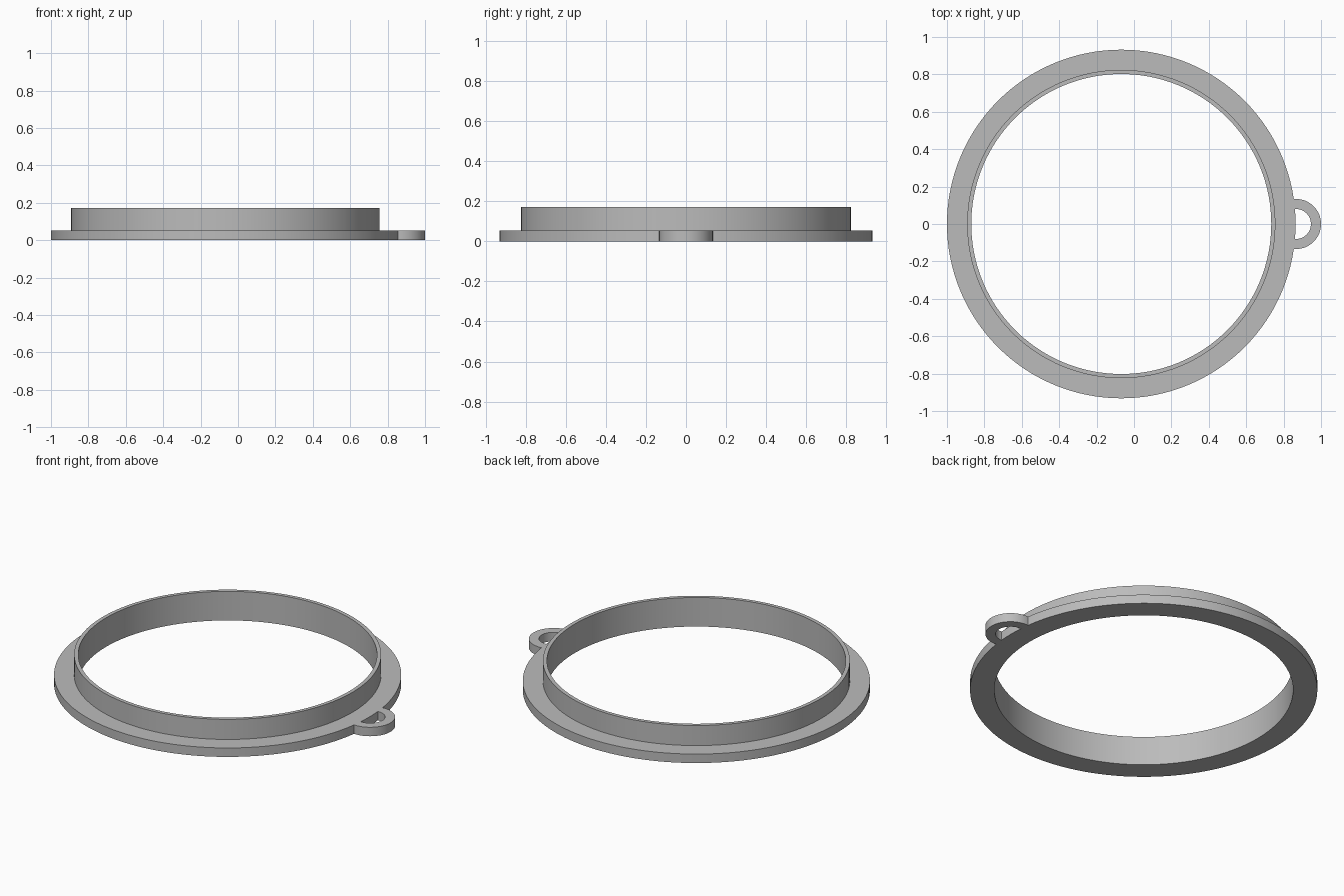
import bpy, bmesh, math

if "Cube" in bpy.data.objects:
    bpy.data.objects.remove(bpy.data.objects["Cube"])

CX = -0.068           # ring centre
FLANGE_R, WALL_R, HOLE_R = 0.932, 0.824, 0.802
FLANGE_H, TOTAL_H = 0.053, 0.172
LOOP_X, LOOP_OUT, LOOP_IN = 0.866, 0.134, 0.08
SEGMENTS = 128

grey = bpy.data.materials.new("grey plastic")
grey.diffuse_color = (0.5, 0.5, 0.5, 1)
grey.use_nodes = True
grey.node_tree.nodes["Principled BSDF"].inputs["Base Color"].default_value = grey.diffuse_color


def finish(name, bm):
    bmesh.ops.recalc_face_normals(bm, faces=bm.faces[:])
    mesh = bpy.data.meshes.new(name)
    bm.to_mesh(mesh)
    bm.free()
    mesh.materials.append(grey)
    obj = bpy.data.objects.new(name, mesh)
    bpy.context.collection.objects.link(obj)
    bpy.ops.object.select_all(action='DESELECT')
    obj.select_set(True)
    bpy.context.view_layer.objects.active = obj
    bpy.ops.object.shade_smooth_by_angle(angle=math.radians(30))
    return obj


# Flanged ring: an L-shaped profile turned around the vertical axis
profile = [(HOLE_R, 0), (FLANGE_R, 0), (FLANGE_R, FLANGE_H),
           (WALL_R, FLANGE_H), (WALL_R, TOTAL_H), (HOLE_R, TOTAL_H)]
bm = bmesh.new()
rings = []
for i in range(SEGMENTS):
    a = 2 * math.pi * i / SEGMENTS
    rings.append([bm.verts.new((CX + r * math.cos(a), r * math.sin(a), z))
                  for r, z in profile])
for i in range(SEGMENTS):
    a, b = rings[i], rings[(i + 1) % SEGMENTS]
    for j in range(len(profile)):
        k = (j + 1) % len(profile)
        bm.faces.new((a[j], b[j], b[k], a[k]))
finish("flanged_ring", bm)


# Hanging loop: half ring whose short legs run into the flange edge
def arc(radius, steps=32):
    foot = CX + math.sqrt(FLANGE_R ** 2 - radius ** 2) - 0.004
    pts = [(LOOP_X + radius * math.cos(t), radius * math.sin(t))
           for t in (math.pi * (i / steps - 0.5) for i in range(steps + 1))]
    return [(foot, -radius)] + pts + [(foot, radius)]


bm = bmesh.new()
sections = []
for (xo, yo), (xi, yi) in zip(arc(LOOP_OUT), arc(LOOP_IN)):
    sections.append([bm.verts.new(p) for p in (
        (xi, yi, 0), (xo, yo, 0), (xo, yo, FLANGE_H), (xi, yi, FLANGE_H))])
for a, b in zip(sections, sections[1:]):
    for j in range(4):
        k = (j + 1) % 4
        bm.faces.new((a[j], b[j], b[k], a[k]))
bm.faces.new(sections[0])
bm.faces.new(sections[-1])
finish("hanging_loop", bm)
